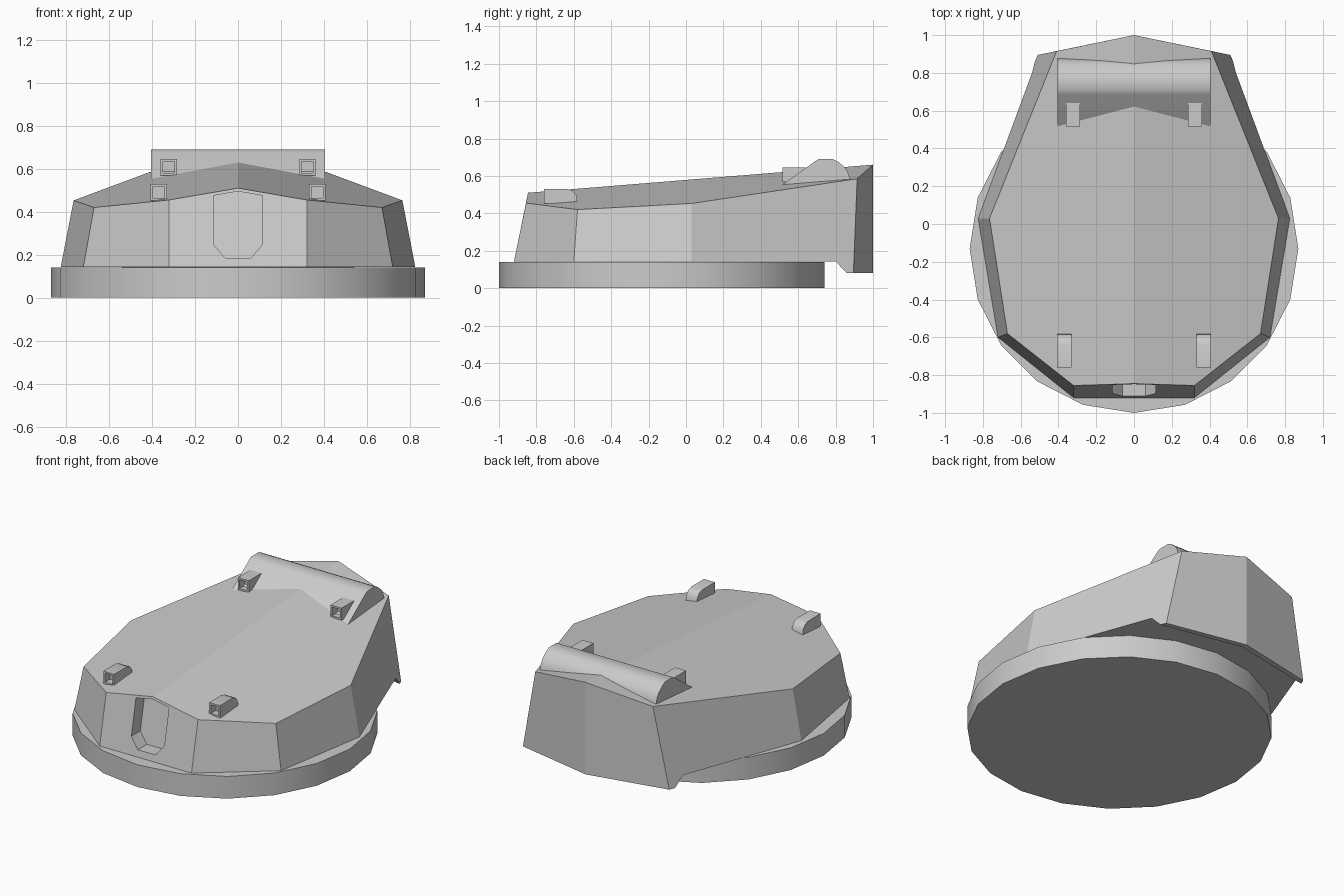
import bpy, bmesh, math
from mathutils import Vector

if "Cube" in bpy.data.objects:
    bpy.data.objects.remove(bpy.data.objects["Cube"])

grey = bpy.data.materials.new("plain grey")
grey.diffuse_color = (0.6, 0.6, 0.6, 1)
grey.use_nodes = True
grey.node_tree.nodes["Principled BSDF"].inputs["Base Color"].default_value = grey.diffuse_color


def finish(name, bm):
    bmesh.ops.remove_doubles(bm, verts=bm.verts, dist=1e-5)
    bmesh.ops.recalc_face_normals(bm, faces=bm.faces)
    mesh = bpy.data.meshes.new(name)
    bm.to_mesh(mesh)
    bm.free()
    mesh.materials.append(grey)
    obj = bpy.data.objects.new(name, mesh)
    bpy.context.collection.objects.link(obj)
    return obj


def smooth(obj, degrees):
    bpy.ops.object.select_all(action='DESELECT')
    obj.select_set(True)
    bpy.context.view_layer.objects.active = obj
    bpy.ops.object.shade_smooth_by_angle(angle=math.radians(degrees))


def prism(points, shift):
    """Closed solid: a polygon swept along a vector."""
    bm = bmesh.new()
    face = bm.faces.new([bm.verts.new(p) for p in points])
    new = bmesh.ops.extrude_face_region(bm, geom=[face], use_keep_orig=True)["geom"]
    bmesh.ops.translate(bm, verts=[v for v in new if isinstance(v, bmesh.types.BMVert)],
                        vec=Vector(shift))
    return bm


# Round base ring, 20 sides
ring = [(0.87 * math.sin(math.tau * i / 20), -0.13 - 0.87 * math.cos(math.tau * i / 20), 0)
        for i in range(20)]
smooth(finish("base_ring", prism(ring, (0, 0, 0.14))), 30)

# Faceted turret shell: right-hand corners, mirrored to the left
B = 0.143
P = dict(
    front_low=(0.32, -0.92, B), cheek_low=(0.72, -0.60, B), side_low=(0.825, 0.03, B),
    notch=(0.54, 0.80, B), lip_in=(0.525, 0.86, 0.08), lip_out=(0.51, 0.895, 0.08),
    front_top=(0.32, -0.855, 0.455), cheek_top=(0.67, -0.58, 0.42),
    side_top=(0.765, 0.03, 0.453), back_top=(0.41, 0.915, 0.585),
    c_front_low=(0, -0.92, B), c_front_top=(0, -0.845, 0.51), c_back_top=(0, 1, 0.66),
    c_lip_out=(0, 1, 0.08), c_lip_in=(0, 0.965, 0.08), c_notch=(0, 0.905, B))
FACES = [
    "c_front_low front_low front_top c_front_top",
    "front_low cheek_low cheek_top front_top",
    "cheek_low side_low side_top cheek_top",
    "side_low notch lip_in lip_out back_top side_top",
    "lip_out c_lip_out c_back_top back_top",
    "c_front_top front_top cheek_top side_top back_top c_back_top",
    "c_front_low c_notch notch side_low cheek_low front_low",
    "notch c_notch c_lip_in lip_in",
    "lip_in c_lip_in c_lip_out lip_out"]
bm = bmesh.new()
for s in (1, -1):
    for names in FACES:
        bm.faces.new([bm.verts.new((s * P[n][0], P[n][1], P[n][2])) for n in names.split()])
bmesh.ops.remove_doubles(bm, verts=bm.verts, dist=1e-5)
bmesh.ops.dissolve_limit(bm, angle_limit=0.01, verts=bm.verts, edges=bm.edges)
shell = finish("turret_shell", bm)

# Gun opening, a shallow pocket that follows the sloped front
half = [(0.06, 0.185), (0.115, 0.25), (0.115, 0.475), (0, 0.495)]
outline = half + [(-x, z) for x, z in reversed(half[:3])]


def front_y(z):
    return -0.92 + (z - B) * 0.075 / 0.367


pocket = [(x, front_y(z) - 0.1, z) for x, z in outline]
cutter = finish("gun_opening_cutter", prism(pocket, (0, 0.19, 0)))
cutter.hide_render = True
cutter.hide_viewport = True
cutter.display_type = 'WIRE'
cut = shell.modifiers.new("gun_opening", 'BOOLEAN')
cut.operation = 'DIFFERENCE'
cut.solver = 'EXACT'
cut.object = cutter

# Rounded housing across the rear roof
profile = [(0.515, 0.50), (0.515, 0.552), (0.685, 0.675), (0.71, 0.69), (0.785, 0.69),
           (0.815, 0.675), (0.85, 0.645), (0.865, 0.62), (0.88, 0.575), (0.88, 0.50)]
smooth(finish("rear_housing", prism([(-0.405, y, z) for y, z in profile], (0.81, 0, 0))), 50)


# Periscopes: small boxes with a square hole in the front
def periscope(name, x, side_profile):
    w = 0.076
    bm = prism([(x - w / 2, y, z) for y, z in side_profile], (w, 0, 0))
    bmesh.ops.recalc_face_normals(bm, faces=bm.faces)
    front = min(bm.faces, key=lambda f: f.calc_center_median().y)
    bmesh.ops.inset_individual(bm, faces=[front], thickness=0.016)
    bmesh.ops.translate(bm, verts=bmesh.ops.extrude_discrete_faces(
        bm, faces=[front])["faces"][0].verts, vec=(0, 0.05, 0))
    smooth(finish(name, bm), 40)


front_box = [(-0.76, 0.452), (-0.76, 0.53), (-0.635, 0.53), (-0.605, 0.52),
             (-0.585, 0.495), (-0.58, 0.452)]
rear_box = [(0.515, 0.568), (0.515, 0.645), (0.64, 0.645), (0.64, 0.568)]
for side, s in (("left", -1), ("right", 1)):
    periscope("front_periscope_" + side, s * 0.369, front_box)
    periscope("rear_periscope_" + side, s * 0.323, rear_box)
